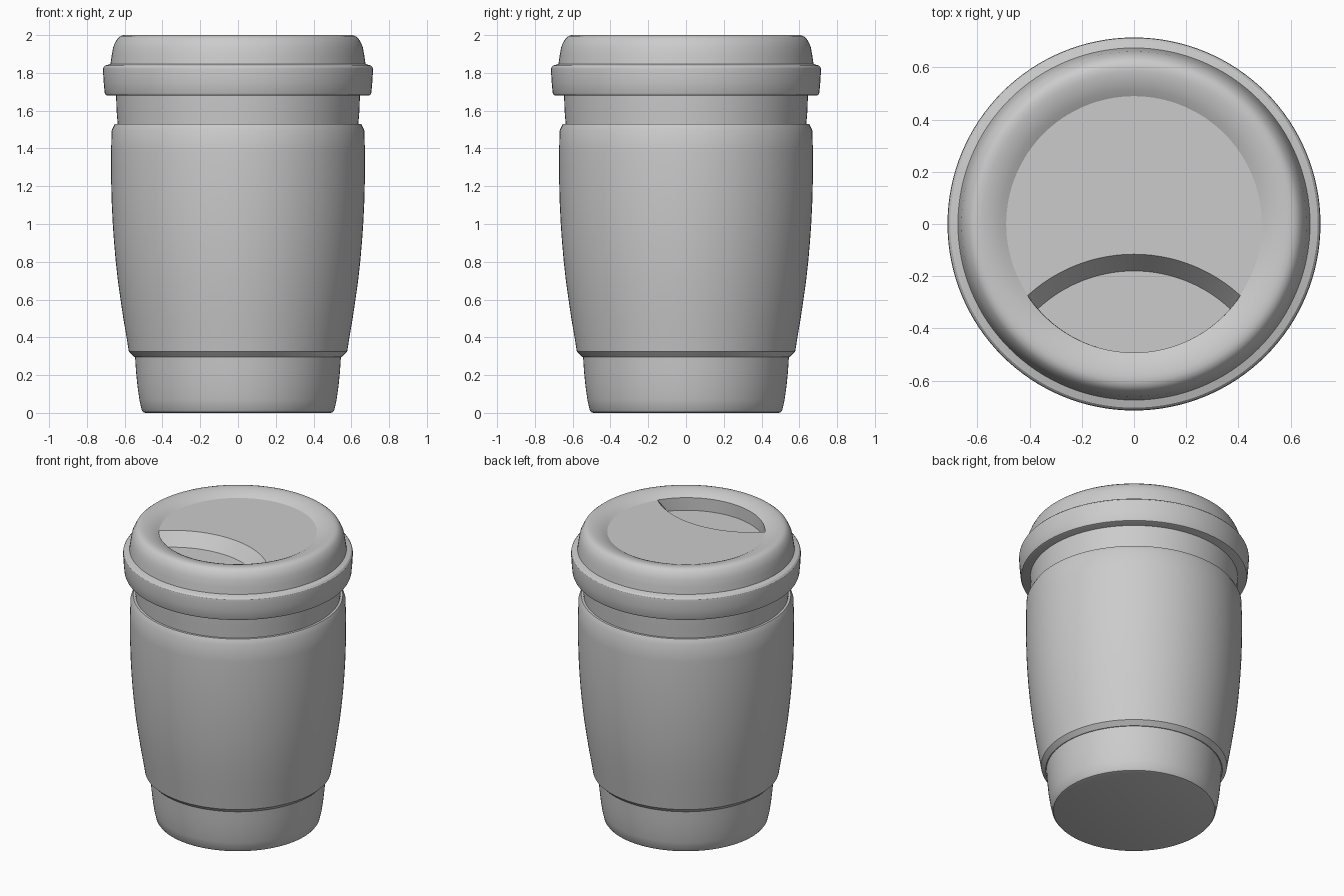
import bpy, bmesh, math

if "Cube" in bpy.data.objects:
    bpy.data.objects.remove(bpy.data.objects["Cube"])

SEG = 128


def make_object(name, bm):
    bmesh.ops.recalc_face_normals(bm, faces=bm.faces)
    mesh = bpy.data.meshes.new(name)
    bm.to_mesh(mesh)
    bm.free()
    obj = bpy.data.objects.new(name, mesh)
    bpy.context.collection.objects.link(obj)
    return obj


def loft(name, rings):
    """Skin closed rings of points and cap both ends."""
    bm = bmesh.new()
    loops = [[bm.verts.new(p) for p in ring] for ring in rings]
    for a, b in zip(loops, loops[1:]):
        for i in range(len(a)):
            j = (i + 1) % len(a)
            bm.faces.new((a[i], a[j], b[j], b[i]))
    bm.faces.new(loops[0][::-1])
    bm.faces.new(loops[-1])
    return make_object(name, bm)


def lathe(name, profile):
    """Turn an (r, z) profile about the z axis."""
    turn = [2 * math.pi * i / SEG for i in range(SEG)]
    return loft(name, [[(r * math.cos(t), r * math.sin(t), z) for t in turn]
                       for r, z in profile])


def lens(R, z, r=0.493, c=0.72, n=40):
    """Lens outline between the lid dish circle and an arc centred at y = -c."""
    y = (R * R - r * r - c * c) / (2 * c)
    x = math.sqrt(r * r - y * y)
    a = math.atan2(x, -y)
    b = math.atan2(x, y + c)
    front = [(-a + 2 * a * i / n) for i in range(n)]
    back = [(b - 2 * b * i / n) for i in range(n)]
    return ([(r * math.sin(t), -r * math.cos(t), z) for t in front] +
            [(R * math.sin(t), -c + R * math.cos(t), z) for t in back])


def smooth(obj):
    bpy.ops.object.select_all(action='DESELECT')
    obj.select_set(True)
    bpy.context.view_layer.objects.active = obj
    bpy.ops.object.shade_smooth_by_angle(angle=math.radians(25))


# Cup body: tapered foot and the neck above the sleeve
cup = lathe("cup_body", [
    (0.49, 0), (0.502, 0.004), (0.51, 0.015), (0.522, 0.07), (0.532, 0.14),
    (0.54, 0.22), (0.545, 0.30), (0.56, 0.5), (0.635, 1.45), (0.637, 1.53),
    (0.643, 1.60), (0.646, 1.70)])

# Gently bulged grip sleeve with chamfered ends
sleeve = lathe("grip_sleeve", [
    (0.53, 0.297), (0.55, 0.297), (0.578, 0.325), (0.59, 0.40), (0.607, 0.50),
    (0.622, 0.60), (0.636, 0.70), (0.647, 0.80), (0.656, 0.90), (0.663, 1.0),
    (0.669, 1.12), (0.672, 1.25), (0.672, 1.38), (0.669, 1.495),
    (0.652, 1.53), (0.625, 1.53)])

# Lid with bulging lower band, rounded rim and shallow dish
lid = lathe("lid", [
    (0.692, 1.68), (0.701, 1.684), (0.706, 1.695), (0.711, 1.75),
    (0.715, 1.815), (0.713, 1.829), (0.704, 1.839), (0.675, 1.847),
    (0.669, 1.89), (0.661, 1.935), (0.652, 1.957), (0.638, 1.982),
    (0.622, 1.995), (0.605, 2.0), (0.585, 2.0), (0.562, 1.996),
    (0.54, 1.99), (0.515, 1.98), (0.49, 1.966)])

# Sip recess cut into the front of the lid with a sloping back wall
cutter = loft("recess_cutter", [lens(0.54, 1.88), lens(0.622, 1.99)])
cutter.hide_render = True
mod = lid.modifiers.new("sip_recess", 'BOOLEAN')
mod.operation = 'DIFFERENCE'
mod.solver = 'EXACT'
mod.object = cutter
bpy.context.view_layer.objects.active = lid
bpy.ops.object.modifier_apply(modifier=mod.name)
bpy.data.objects.remove(cutter)

for part in (cup, sleeve, lid):
    smooth(part)
